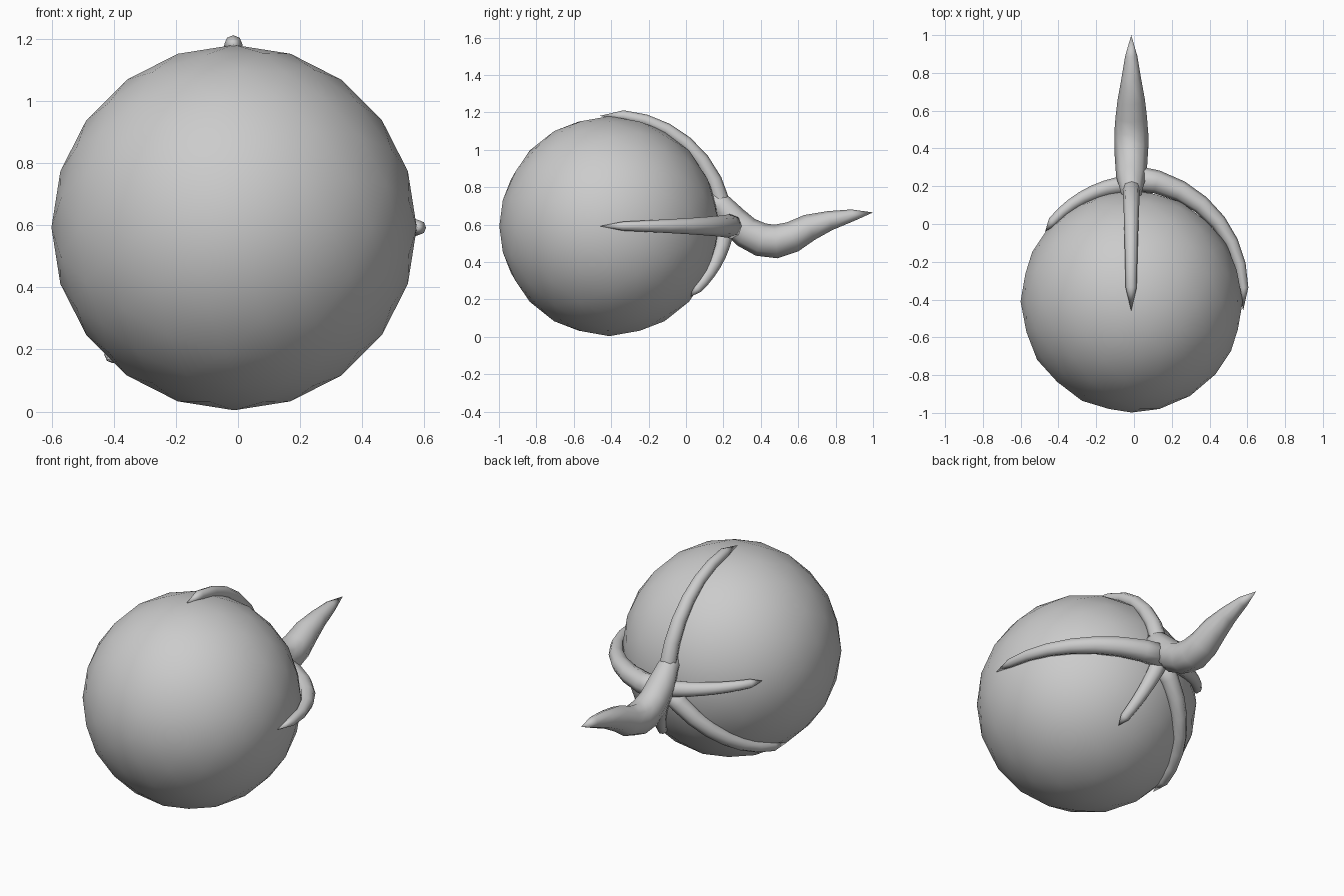
import bpy, bmesh, math
from mathutils import Vector, Matrix

if "Cube" in bpy.data.objects:
    bpy.data.objects.remove(bpy.data.objects["Cube"])

C = Vector((-0.0125, -0.41, 0.592))   # centre of the round body
R = 0.588


def tube(name, pts, radii, side, n=8):
    """Tapered tube along a planar path; 'side' is the plane normal."""
    bm = bmesh.new()
    rings = []
    for i, (p, r) in enumerate(zip(pts, radii)):
        t = (pts[min(i + 1, len(pts) - 1)] - pts[max(i - 1, 0)]).normalized()
        up = side.cross(t).normalized()
        if r == 0:
            rings.append([bm.verts.new(p)] * n)
            continue
        rings.append([bm.verts.new(p + r * (math.cos(a) * side + math.sin(a) * up))
                      for a in (2 * math.pi * k / n for k in range(n))])
    for a, b in zip(rings, rings[1:]):
        for k in range(n):
            j = (k + 1) % n
            vs = [a[k], a[j], b[j], b[k]]
            bm.faces.new(vs[:3] if b[0] is b[1] else vs)
    bm.faces.new(rings[0][::-1])
    bmesh.ops.recalc_face_normals(bm, faces=bm.faces)
    me = bpy.data.meshes.new(name)
    bm.to_mesh(me)
    bm.free()
    me.shade_smooth()
    ob = bpy.data.objects.new(name, me)
    bpy.context.collection.objects.link(ob)
    return ob


def tendril(name, tip, h0, h1, r0, r1, steps=8):
    """Leaf strand hugging the body from the stem base to a tip point."""
    a = Vector((0, 1, 0))
    b = (Vector(tip) - C).normalized()
    side = a.cross(b).normalized()
    ang = a.angle(b)
    pts, radii = [], []
    for i in range(steps + 1):
        t = i / steps
        d = Matrix.Rotation(ang * t, 3, side) @ a
        h = h0 + (h1 - h0) * t
        if i == steps:
            h = R + 0.004
        pts.append(C + d * h)
        radii.append(0 if i == steps else r0 + (r1 - r0) * t)
    return tube(name, pts, radii, side)


# round body
bpy.ops.mesh.primitive_ico_sphere_add(subdivisions=3, radius=R, location=C,
                                      rotation=(math.pi / 2, 0, 0))
body = bpy.context.object
body.name = "round_body"
bpy.ops.object.shade_smooth()

# curved stem: y, z, radius
stem = [(0.12, 0.74, 0.045), (0.185, 0.71, 0.06), (0.25, 0.625, 0.08),
        (0.32, 0.56, 0.085), (0.40, 0.52, 0.09), (0.48, 0.51, 0.09),
        (0.57, 0.535, 0.083), (0.66, 0.585, 0.072), (0.77, 0.622, 0.052),
        (0.89, 0.65, 0.032), (1.0, 0.665, 0)]
tube("stem", [Vector((-0.0145, y, z)) for y, z, r in stem],
     [r for y, z, r in stem], Vector((1, 0, 0)))

# five strands spreading from the stem base
tendril("top_strand", (-0.015, -0.46, 1.18), 0.615, 0.592, 0.05, 0.026)
tendril("right_strand", (0.575, -0.46, 0.592), 0.655, 0.59, 0.068, 0.018)
tendril("left_strand", (-0.46, -0.05, 0.66), 0.62, 0.595, 0.05, 0.022)
tendril("lower_left_strand", (-0.42, -0.34, 0.165), 0.61, 0.59, 0.055, 0.024)
tendril("lower_strand", (0.13, 0.03, 0.21), 0.62, 0.585, 0.05, 0.024)
